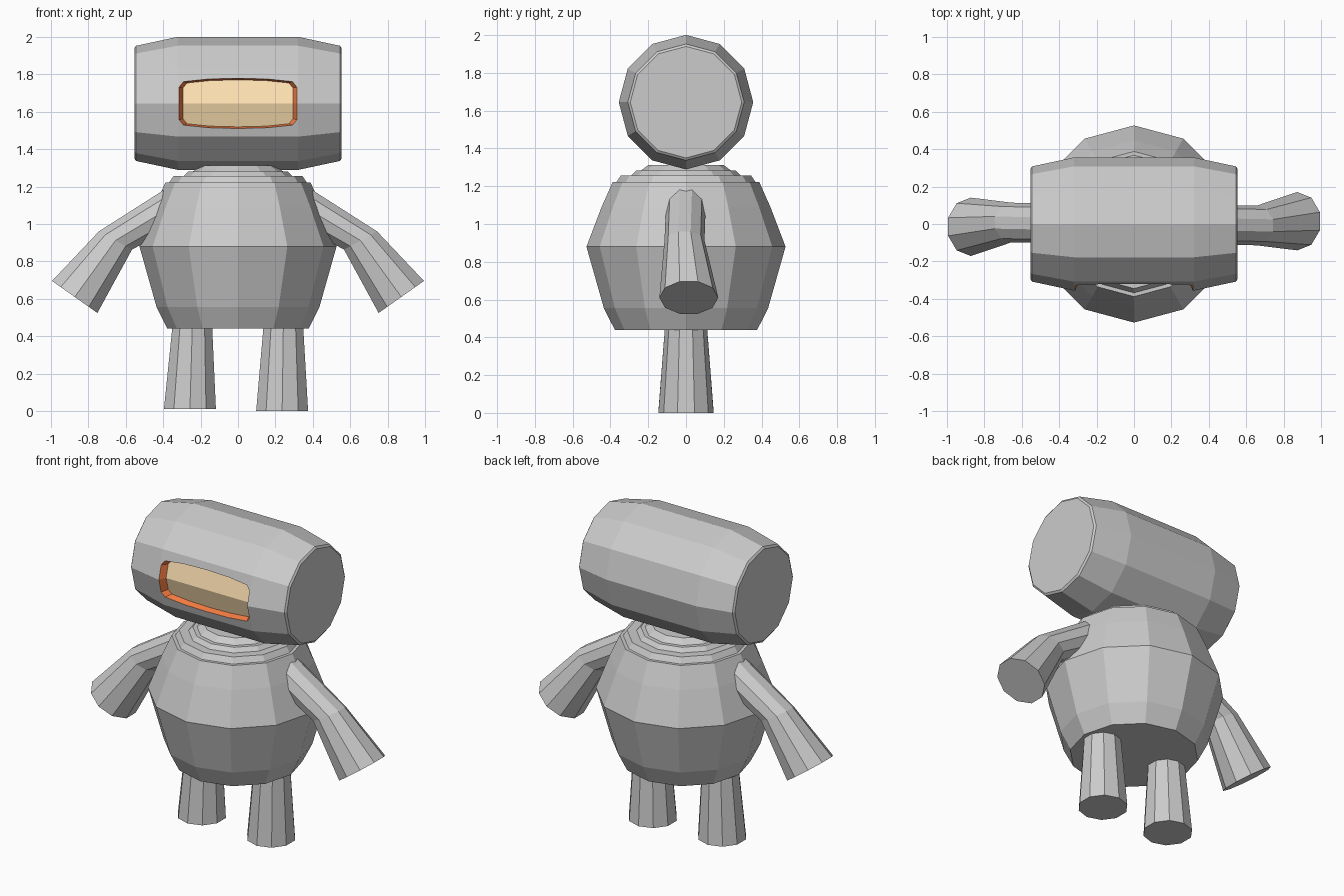
import bpy
import bmesh
from math import cos, sin, tau
from mathutils import Vector

if "Cube" in bpy.data.objects:
    bpy.data.objects.remove(bpy.data.objects["Cube"])


def make_object(name, bm):
    bmesh.ops.recalc_face_normals(bm, faces=bm.faces)
    mesh = bpy.data.meshes.new(name)
    bm.to_mesh(mesh)
    bm.free()
    obj = bpy.data.objects.new(name, mesh)
    bpy.context.collection.objects.link(obj)
    return obj


def loft(name, rings, sides):
    """Capped tube through rings of (centre, normal, radius)."""
    bm = bmesh.new()
    u = Vector((0, 1, 0))
    loops = []
    for centre, normal, r in rings:
        w = Vector(normal).cross(u).normalized()
        loops.append([bm.verts.new(Vector(centre) + r * (cos(tau * i / sides) * u + sin(tau * i / sides) * w))
                      for i in range(sides)])
    for a, b in zip(loops, loops[1:]):
        for i in range(sides):
            j = (i + 1) % sides
            bm.faces.new((a[i], a[j], b[j], b[i]))
    bm.faces.new(loops[0])
    bm.faces.new(loops[-1])
    return make_object(name, bm)


# Body with the stepped neck
profile = [(.377, .44), (.435, .555), (.527, .88), (.447, 1.09), (.388, 1.222), (.368, 1.222),
           (.345, 1.257), (.29, 1.257), (.265, 1.282), (.24, 1.282), (.2, 1.312)]
loft("body", [((0, 0, z), (0, 0, 1), r) for r, z in profile], 12)

# Barrel head lying along x
HEAD_Z = 1.645
half = [(.32, .356), (.545, .308), (.554, .295)]
head_profile = [(-x, r) for x, r in reversed(half)] + half
head = loft("head", [((x, 0, HEAD_Z), (1, 0, 0), r) for x, r in head_profile], 12)

# Recessed visor: tapered cutter whose floor follows the two front facets
rim = bpy.data.materials.new("rim_orange")
rim.diffuse_color = (1.0, .22, .06, 1)
rim.use_nodes = True
rim.node_tree.nodes["Principled BSDF"].inputs["Base Color"].default_value = rim.diffuse_color
glass = bpy.data.materials.new("visor_tan")
glass.diffuse_color = (1.0, .76, .45, 1)
glass.use_nodes = True
glass.node_tree.nodes["Principled BSDF"].inputs["Base Color"].default_value = glass.diffuse_color
top = [(.318, 0), (.318, .088), (.295, .117), (.16, .131), (0, .135)]
top += [(-x, z) for x, z in reversed(top[:-1])]
outline = top + [(x, -z) for x, z in reversed(top[1:-1])]
bm = bmesh.new()
count, mid = len(outline), len(top) - 1
rows = []
for depth, sx, sz in ((-.012, 1.006, 1.01), (.045, .925, .93)):
    rows.append([bm.verts.new((x * sx, -.356 + .268 * abs(z * sz) + depth, HEAD_Z + z * sz))
                 for x, z in outline])
for i in range(count):
    j = (i + 1) % count
    bm.faces.new((rows[0][i], rows[0][j], rows[1][j], rows[1][i])).material_index = 1
for row in rows:
    for part in (row[:mid + 1], row[mid:] + row[:1]):
        bm.faces.new(part).material_index = 2
cutter = make_object("visor_cutter", bm)
for obj in (head, cutter):
    for mat in (None, rim, glass):
        obj.data.materials.append(mat)
cut = head.modifiers.new("visor", 'BOOLEAN')
cut.operation = 'DIFFERENCE'
cut.solver = 'EXACT'
cut.object = cutter
bpy.context.view_layer.objects.active = head
bpy.ops.object.modifier_apply(modifier=cut.name)
bpy.data.objects.remove(cutter)

# Arms: the left one is the right one turned half round
for side, s in (("right", 1), ("left", -1)):
    loft(side + "_arm", [((.30 * s, 0, 1.125), (.85 * s, 0, -.53), .105),
                         ((.655 * s, -.008 * s, .912), (.48 * s, 0, -.88 * .98), .106),
                         ((.873 * s, .015 * s, .61), (.577 * s, 0, -.817), .156)], 10)

# Legs, the left foot slightly raised
for side, x_top, x_foot, z in (("right", .243, .236, 0), ("left", -.243, -.257, .012)):
    loft(side + "_leg", [((x_top, 0, .5), (0, 0, 1), .108),
                         ((x_foot, 0, z), (0, 0, 1), .146)], 10)
